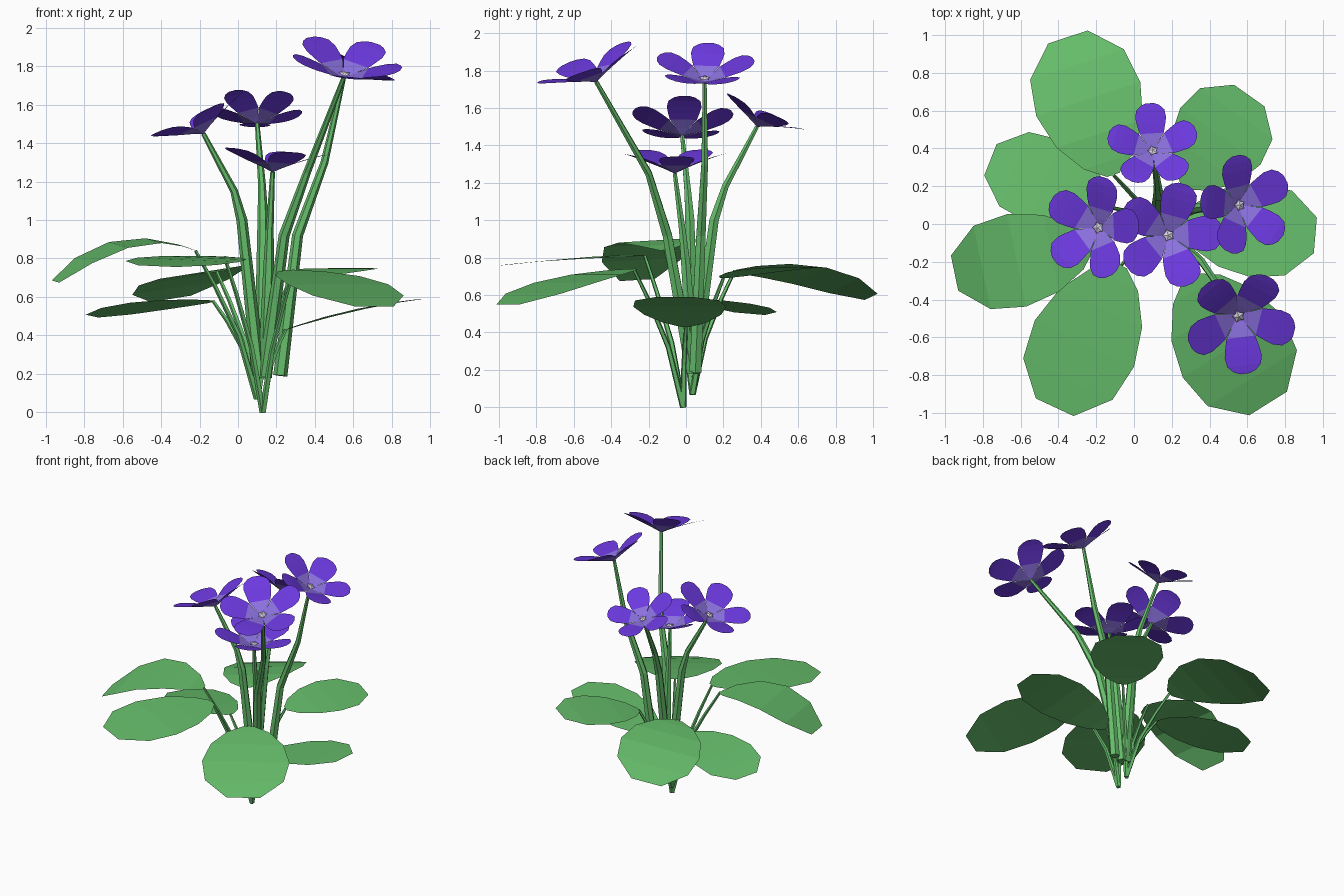
import bpy, math
from mathutils import Vector, Matrix

if "Cube" in bpy.data.objects:
    bpy.data.objects.remove(bpy.data.objects["Cube"])


def material(name, r, g, b):
    lin = [((c / 255 + 0.055) / 1.055) ** 2.4 for c in (r, g, b)]
    m = bpy.data.materials.new(name)
    m.diffuse_color = (*lin, 1)
    m.use_nodes = True
    m.node_tree.nodes["Principled BSDF"].inputs["Base Color"].default_value = m.diffuse_color
    return m


GREEN = material("leaf_green", 102, 189, 107)
PURPLE = material("petal_purple", 108, 57, 223)
LAVENDER = material("pale_lavender", 140, 114, 224)
WHITE = material("stamen_white", 222, 216, 234)


def mesh_object(name, verts, faces, mats):
    me = bpy.data.meshes.new(name)
    me.from_pydata(verts, [], faces)
    for m in mats:
        me.materials.append(m)
    ob = bpy.data.objects.new(name, me)
    bpy.context.collection.objects.link(ob)
    return ob


def tube(name, pts, r0, r1, sides=6):
    """Tapered flat-sided stalk through the points."""
    pts = [Vector(p) for p in pts]
    n = len(pts)
    verts, faces = [], []
    for i, p in enumerate(pts):
        d = (pts[min(i + 1, n - 1)] - pts[max(i - 1, 0)]).normalized()
        u = d.cross(Vector((0, 1, 0))).normalized()
        v = d.cross(u)
        r = r0 + (r1 - r0) * i / (n - 1)
        for k in range(sides):
            a = math.tau * k / sides
            verts.append(p + r * (math.cos(a) * u + math.sin(a) * v))
    for i in range(n - 1):
        for k in range(sides):
            a, b = i * sides + k, i * sides + (k + 1) % sides
            faces.append((a, b, b + sides, a + sides))
    faces += [tuple(reversed(range(sides))), tuple(range((n - 1) * sides, n * sides))]
    return mesh_object(name, verts, faces, [GREEN])


def sheet(rows):
    """Faces of a three-column strip with the given number of rows, facing up."""
    return [(3 * i + j, 3 * i + j + 1, 3 * i + j + 4, 3 * i + j + 3)
            for i in range(rows - 1) for j in range(2)]


# Leaves: along fraction, half-width fraction
LEAF = [(0, .12), (.1, .48), (.3, .83), (.55, 1), (.8, .9), (1, .38)]


def leaf(i, base, tip, half, arch, roll, foot):
    base, tip = Vector(base), Vector(tip)
    d = tip - base
    side = Vector((d.y, -d.x, 0)).normalized() + Vector((0, 0, roll))
    verts = []
    for t, w in LEAF:
        c = base + d * t + Vector((0, 0, arch * 4 * t * (1 - t)))
        verts += [c + side * half * w * s for s in (-1, 0, 1)]
    mesh_object(f"leaf_{i}", verts, sheet(len(LEAF)), [GREEN])
    # Leaf stalk: rises first, then bends outward
    foot = Vector(foot)
    a = foot.lerp(base, .3)
    b = foot.lerp(base, .68)
    a.z += .1
    b.z += .06
    tube(f"leaf_stalk_{i}", [foot, a, b, base], .018, .009, 5)


A, B = (.13, -.015, .0), (.1, .035, .07)
LEAVES = [
    ((-.11, .26, .73), (-.35, .99, .59), .29, .05, .15, B),
    ((-.13, .09, .58), (-.76, .34, .5), .235, .015, -.08, B),
    ((-.22, -.11, .84), (-.95, -.26, .68), .25, .12, .06, B),
    ((-.07, -.22, .81), (-.42, -.97, .76), .29, .01, .04, A),
    ((.29, -.28, .74), (.71, -.95, .55), .31, .03, 0, A),
    ((.25, .0, .43), (.96, -.06, .59), .25, .02, 0, A),
    ((.27, .2, .69), (.61, .68, .75), .26, .015, 0, B),
]
for i, args in enumerate(LEAVES, 1):
    leaf(i, *args)

# Petal rows: radius, half-width, height
PETAL = [(.0, .003, 0), (.05, .036, .025), (.105, .074, .05), (.15, .086, .068),
         (.195, .095, .085), (.24, .087, .1), (.268, .058, .107), (.282, .025, .11)]


def flower(i, pos, tilt, toward, spin, size, stem):
    axis = Vector((-math.sin(math.radians(toward)), math.cos(math.radians(toward)), 0))
    frame = (Matrix.Translation(pos) @ Matrix.Rotation(math.radians(tilt), 4, axis)
             @ Matrix.Scale(size, 4))
    # Five petals, pale near the throat
    verts, faces = [], []
    for k in range(5):
        turn = Matrix.Rotation(math.radians(spin + 72 * k), 4, 'Z')
        n = len(verts)
        for r, w, h in PETAL:
            verts += [frame @ turn @ Vector((r, w * s, h)) for s in (-1, 0, 1)]
        faces += [tuple(n + v for v in f) for f in sheet(len(PETAL))]
    ob = mesh_object(f"flower_{i}_petals", verts, faces, [PURPLE, LAVENDER])
    for p in ob.data.polygons:
        p.flip()
        p.material_index = 1 if p.index % (2 * (len(PETAL) - 1)) < 4 else 0
    # Stamens: low pale dome with a small star-shaped rim
    verts, faces = [], []
    for k in range(10):
        a = math.tau * k / 10
        r = .034 if k % 2 else .022
        verts.append(frame @ Vector((r * math.cos(a), r * math.sin(a), .024)))
    verts.append(frame @ Vector((0, 0, .034)))
    faces = [(k, (k + 1) % 10, 10) for k in range(10)]
    mesh_object(f"flower_{i}_stamens", verts, faces, [WHITE])
    tube(f"flower_stem_{i}", stem + [pos], .037, .012)


flower(1, (.1, .38, 1.5), 25, 90, 94, .86,
       [(.12, .04, .18), (.13, .15, 1.0), (.125, .21, 1.18)])
flower(2, (-.18, -.02, 1.45), 25, 180, 75, .98,
       [(.11, .04, .18), (.02, .02, 1.0), (-.02, .01, 1.15)])
flower(3, (.18, -.06, 1.25), 4, 0, 75, 1.0,
       [(.14, .04, .18), (.16, .0, .75), (.165, -.02, .95)])
flower(4, (.55, .1, 1.74), 25, 0, 103, .95,
       [(.22, .05, .19), (.31, .08, .92), (.45, .1, 1.3)])
flower(5, (.55, -.48, 1.74), 23, -70, 60, 1.04,
       [(.14, .03, .19), (.24, -.1, .92), (.36, -.2, 1.25)])
